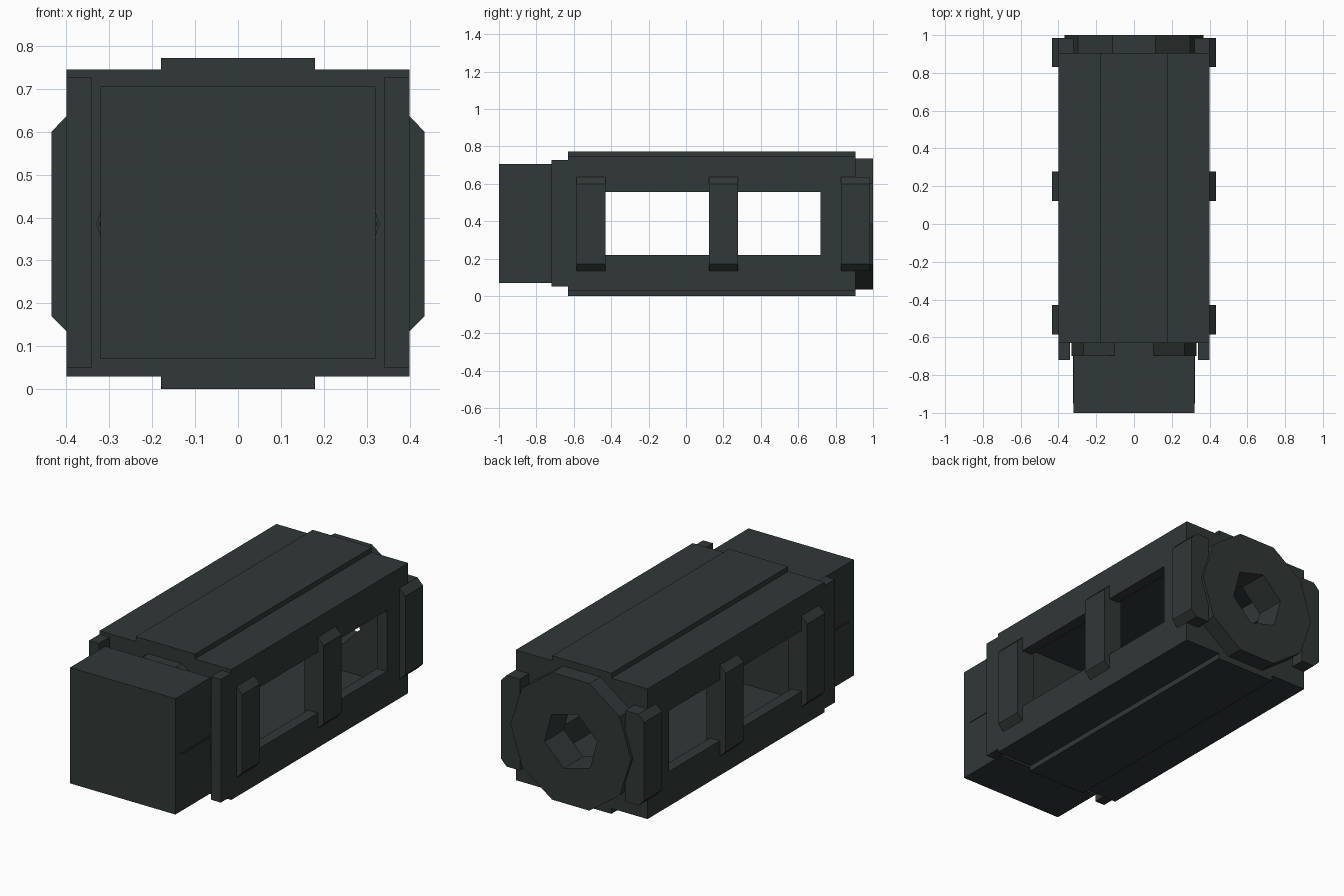
import bpy, math

if "Cube" in bpy.data.objects:
    bpy.data.objects.remove(bpy.data.objects["Cube"])

mat = bpy.data.materials.new("dark slate")
mat.diffuse_color = (0.03, 0.04, 0.038, 1)
mat.use_nodes = True
mat.node_tree.nodes["Principled BSDF"].inputs["Base Color"].default_value = mat.diffuse_color
ZC = 0.385


def add(name, verts, faces):
    me = bpy.data.meshes.new(name)
    me.from_pydata(verts, [], faces)
    me.materials.append(mat)
    ob = bpy.data.objects.new(name, me)
    bpy.context.collection.objects.link(ob)
    return ob


def prism(name, pts, y0, y1):
    """Extrude an anticlockwise (x, z) outline along y."""
    n = len(pts)
    v = [(x, y0, z) for x, z in pts] + [(x, y1, z) for x, z in pts]
    f = [tuple(range(n)), tuple(range(2 * n - 1, n - 1, -1))]
    f += [(i, i + n, (i + 1) % n + n, (i + 1) % n) for i in range(n)]
    return add(name, v, f)


def box(name, x0, x1, y0, y1, z0, z1):
    return prism(name, [(x0, z0), (x1, z0), (x1, z1), (x0, z1)], y0, y1)


def ngon(r, n, turn=0.0):
    return [(r * math.cos(turn + math.tau * i / n),
             ZC + r * math.sin(turn + math.tau * i / n)) for i in range(n)]


# Top and bottom shells with raised centre strips
box("top_shell", -0.4, 0.4, -0.63, 0.905, 0.685, 0.745)
box("bottom_shell", -0.4, 0.4, -0.63, 0.905, 0.03, 0.09)
box("top_strip", -0.18, 0.18, -0.63, 0.905, 0.745, 0.772)
box("bottom_strip", -0.18, 0.18, -0.63, 0.905, 0.0, 0.03)

# Front bulkhead, neck and square end block
box("front_bulkhead", -0.34, 0.34, -0.63, -0.57, 0.09, 0.685)
prism("front_neck", ngon(0.33, 10), -0.70, -0.63)
box("end_block", -0.32, 0.32, -1.0, -0.695, 0.07, 0.706)

for s, side in ((1, "right"), (-1, "left")):
    def sbox(name, x0, x1, *rest):
        a, b = sorted((s * x0, s * x1))
        return box(side + "_" + name, a, b, *rest)

    # Side wall framing one long window
    sbox("wall_lower", 0.34, 0.4, -0.63, 0.905, 0.09, 0.22)
    sbox("wall_upper", 0.34, 0.4, -0.63, 0.905, 0.555, 0.685)
    sbox("wall_front", 0.34, 0.4, -0.63, -0.445, 0.22, 0.555)
    sbox("wall_back", 0.34, 0.4, 0.72, 0.905, 0.22, 0.555)
    sbox("wall_flange", 0.34, 0.4, -0.72, -0.63, 0.05, 0.726)
    sbox("block_ridge", 0.31, 0.324, -0.95, -0.70, 0.38, 0.39)

    # Bevelled clamps
    prof = [(0.32, 0.135), (0.4, 0.135), (0.435, 0.17),
            (0.435, 0.6), (0.4, 0.636), (0.32, 0.636)]
    prof = [(s * x, z) for x, z in prof]
    if s < 0:
        prof.reverse()
    for i, y in enumerate((-0.585, 0.122, 0.83)):
        prism(f"{side}_clamp_{i + 1}", prof, y, y + 0.155)

# Back bulkhead with ten-sided end disc, both pierced by a six-sided hole
for name, outer, y0, y1 in (
        ("back_bulkhead", None, 0.83, 0.905),
        ("end_disc", ngon(0.367, 10), 0.905, 1.0)):
    if outer:
        ob = prism(name, outer, y0, y1)
    else:
        ob = box(name, -0.34, 0.34, y0, y1, 0.09, 0.685)
    cut = prism("hole_cutter", ngon(0.165, 6, math.radians(-15)), 0.75, 1.1)
    cut.hide_render = True
    mod = ob.modifiers.new("hole", 'BOOLEAN')
    mod.object = cut
    mod.solver = 'EXACT'
    bpy.context.view_layer.objects.active = ob
    bpy.ops.object.modifier_apply(modifier="hole")
    bpy.data.objects.remove(cut)
